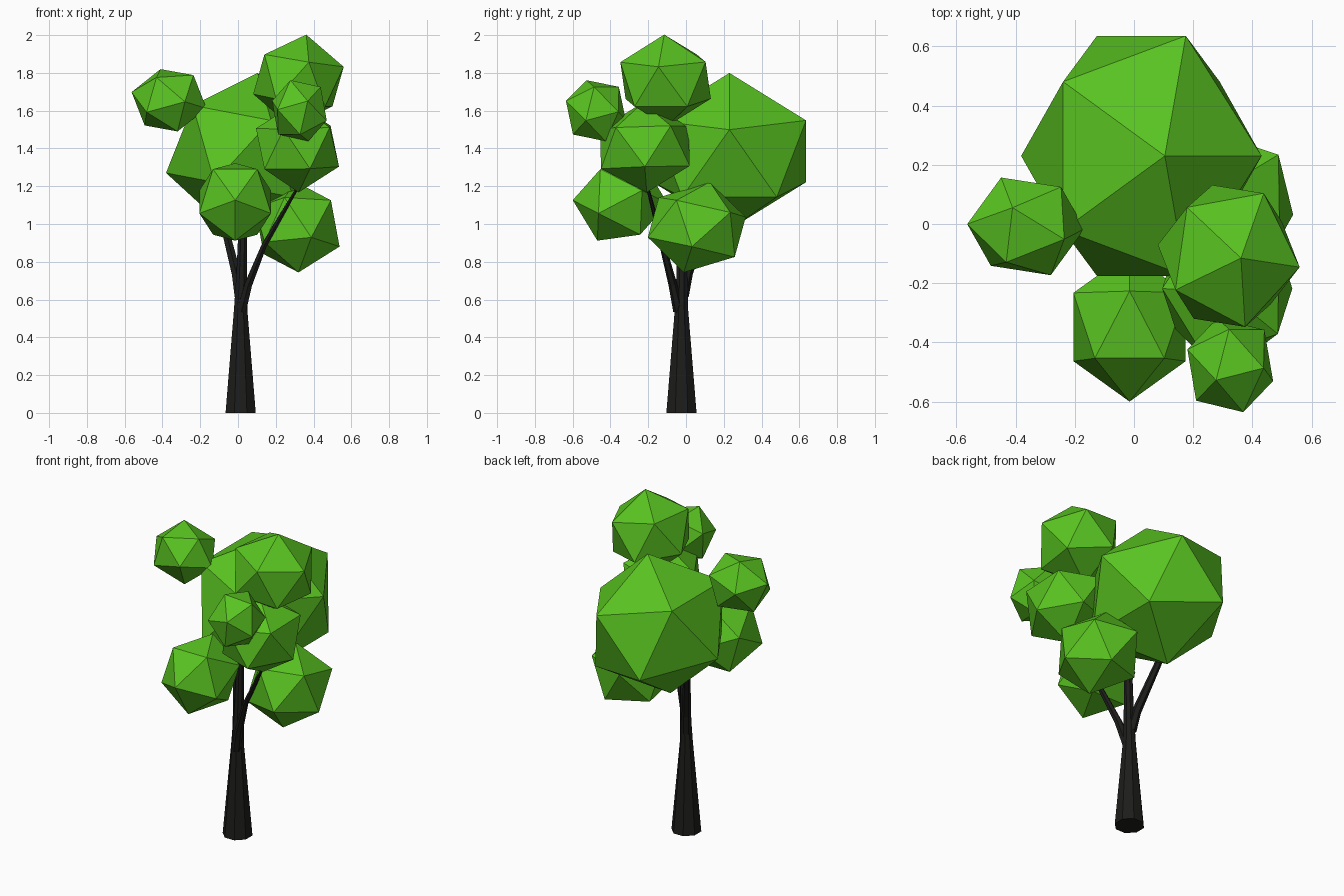
import bpy, bmesh, math
from mathutils import Vector, Matrix

if "Cube" in bpy.data.objects:
    bpy.data.objects.remove(bpy.data.objects["Cube"])


def material(name, rgb):
    m = bpy.data.materials.new(name)
    m.diffuse_color = (*rgb, 1)
    m.use_nodes = True
    m.node_tree.nodes["Principled BSDF"].inputs["Base Color"].default_value = m.diffuse_color
    return m


leaf = material("leaf_green", (0.10, 0.55, 0.015))
bark = material("dark_bark", (0.012, 0.012, 0.011))


def finish(bm, name, mat):
    me = bpy.data.meshes.new(name)
    bm.to_mesh(me)
    bm.free()
    me.materials.append(mat)
    ob = bpy.data.objects.new(name, me)
    bpy.context.collection.objects.link(ob)


def frame(a, b):
    """Orthonormal basis spread evenly around two neighbouring corner directions."""
    a, b = a.normalized(), b.normalized()
    x, y = (a + b).normalized(), (a - b).normalized()
    return Matrix((x, y, x.cross(y))).transposed()


def foliage(name, centre, radius, stretch, corner_a, corner_b):
    """Stretched icosahedron turned so two neighbouring corners point at the given spots."""
    c = Vector(centre)
    s = Matrix.Diagonal(stretch)
    a, b = (s.inverted() @ (Vector(p) - c) for p in (corner_a, corner_b))
    bm = bmesh.new()
    bmesh.ops.create_icosphere(bm, subdivisions=1, radius=radius)
    bm.verts.ensure_lookup_table()
    v = bm.verts[0]
    w = v.link_edges[0].other_vert(v)
    rot = s @ frame(a, b) @ frame(v.co, w.co).transposed()
    bmesh.ops.transform(bm, matrix=Matrix.Translation(c) @ rot.to_4x4(), verts=bm.verts)
    finish(bm, name, leaf)


def limb(name, path, sides):
    """Tapered faceted tube through (x, y, z, radius) points."""
    bm = bmesh.new()
    pts = [Vector(p[:3]) for p in path]
    rings = []
    for i, p in enumerate(path):
        d = pts[min(i + 1, len(pts) - 1)] - pts[max(i - 1, 0)]
        if p[2] == 0:
            d = Vector((0, 0, 1))
        q = Vector((0, 0, 1)).rotation_difference(d)
        ring = []
        for k in range(sides):
            t = 2 * math.pi * (k + 0.5) / sides
            ring.append(bm.verts.new(pts[i] + q @ Vector((math.cos(t), math.sin(t), 0)) * p[3]))
        rings.append(ring)
    for lo, hi in zip(rings, rings[1:]):
        for k in range(sides):
            n = (k + 1) % sides
            bm.faces.new((lo[k], lo[n], hi[n], hi[k]))
    bm.faces.new(rings[0][::-1])
    bm.faces.new(rings[-1])
    finish(bm, name, bark)


# Leaf clumps: centre, radius, stretch, two neighbouring corners
foliage("main_foliage", (0.025, 0.23, 1.385), 0.422, (1, 1.13, 1),
        (0.105, 0.23, 1.80), (0.43, 0.23, 1.50))
foliage("top_foliage", (0.32, -0.108, 1.76), 0.246, (1.03, 1.09, 1),
        (0.36, -0.115, 2.0), (0.555, -0.145, 1.83))
foliage("left_foliage", (-0.365, -0.008, 1.655), 0.181, (1.13, 1, 1),
        (-0.41, 0.055, 1.819), (-0.45, 0.159, 1.663))
foliage("middle_foliage", (0.315, -0.218, 1.405), 0.238, (1.02, 1.16, 1),
        (0.32, -0.208, 1.17), (0.535, -0.218, 1.305))
foliage("small_foliage", (0.325, -0.477, 1.60), 0.16, (1, 1.08, 1.11),
        (0.28, -0.533, 1.76), (0.365, -0.63, 1.655))
foliage("front_foliage", (-0.015, -0.348, 1.117), 0.223, (1, 1.13, 1.05),
        (-0.015, -0.597, 1.115), (-0.015, -0.485, 0.91))
foliage("right_foliage", (0.314, 0.057, 0.983), 0.247, (1, 1.13, 1),
        (0.322, -0.01, 0.75), (0.544, 0.03, 0.875))

# Trunk and branches
limb("trunk", [(0.014, -0.024, 0, 0.0865), (0.014, -0.024, 0.55, 0.038),
               (0.02, -0.022, 0.75, 0.03), (0.03, -0.02, 1.15, 0.022)], 8)
limb("right_branch", [(0.018, -0.04, 0.54, 0.028), (0.055, -0.07, 0.68, 0.023),
                      (0.14, -0.125, 0.89, 0.016), (0.32, -0.205, 1.2, 0.008)], 6)
limb("back_branch", [(0.008, -0.015, 0.62, 0.03), (-0.01, 0.01, 0.74, 0.027),
                     (-0.09, 0.12, 1.06, 0.02)], 6)
